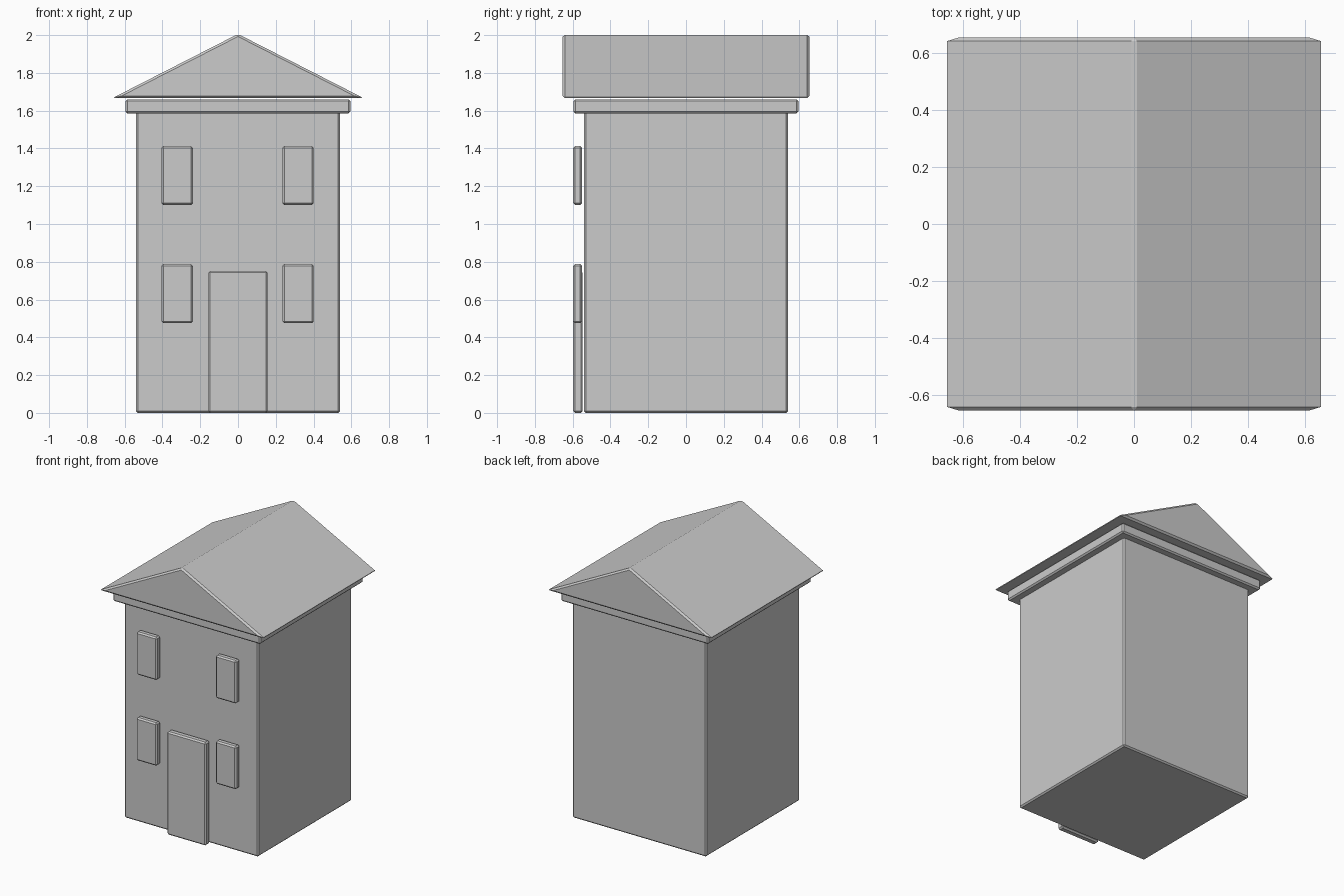
import bpy
import bmesh

if "Cube" in bpy.data.objects:
    bpy.data.objects.remove(bpy.data.objects["Cube"])


def bevelled(name, bm, width):
    bmesh.ops.recalc_face_normals(bm, faces=bm.faces)
    mesh = bpy.data.meshes.new(name)
    bm.to_mesh(mesh)
    bm.free()
    obj = bpy.data.objects.new(name, mesh)
    bpy.context.collection.objects.link(obj)
    mod = obj.modifiers.new("edge_chamfer", 'BEVEL')
    mod.width = width
    mod.segments = 1
    mod.limit_method = 'NONE'
    return obj


def box(name, lo, hi, width=0.01):
    bm = bmesh.new()
    bmesh.ops.create_cube(bm, size=1)
    for v in bm.verts:
        v.co = [(a + b) / 2 + c * (b - a) for a, b, c in zip(lo, hi, v.co)]
    return bevelled(name, bm, width)


# Walls and cornice
box("walls", (-0.54, -0.54, 0), (0.54, 0.54, 1.61))
box("cornice", (-0.595, -0.595, 1.585), (0.595, 0.595, 1.66))

# Gable roof, ridge running front to back
bm = bmesh.new()
profile = [(-0.666, 1.666), (0.666, 1.666), (0, 2.006)]
face = bm.faces.new([bm.verts.new((x, -0.653, z)) for x, z in profile])
ext = bmesh.ops.extrude_face_region(bm, geom=[face], use_keep_orig=True)
bmesh.ops.translate(bm, vec=(0, 1.306, 0),
                    verts=[g for g in ext["geom"] if isinstance(g, bmesh.types.BMVert)])
bevelled("roof", bm, 0.012)

# Front door and two floors of windows
box("door", (-0.157, -0.597, 0), (0.157, -0.547, 0.752))
for floor, z in (("lower", 0.475), ("upper", 1.1)):
    for side, x in (("left", -0.322), ("right", 0.318)):
        box(f"{floor}_{side}_window", (x - 0.083, -0.597, z),
            (x + 0.083, -0.55, z + 0.313))
